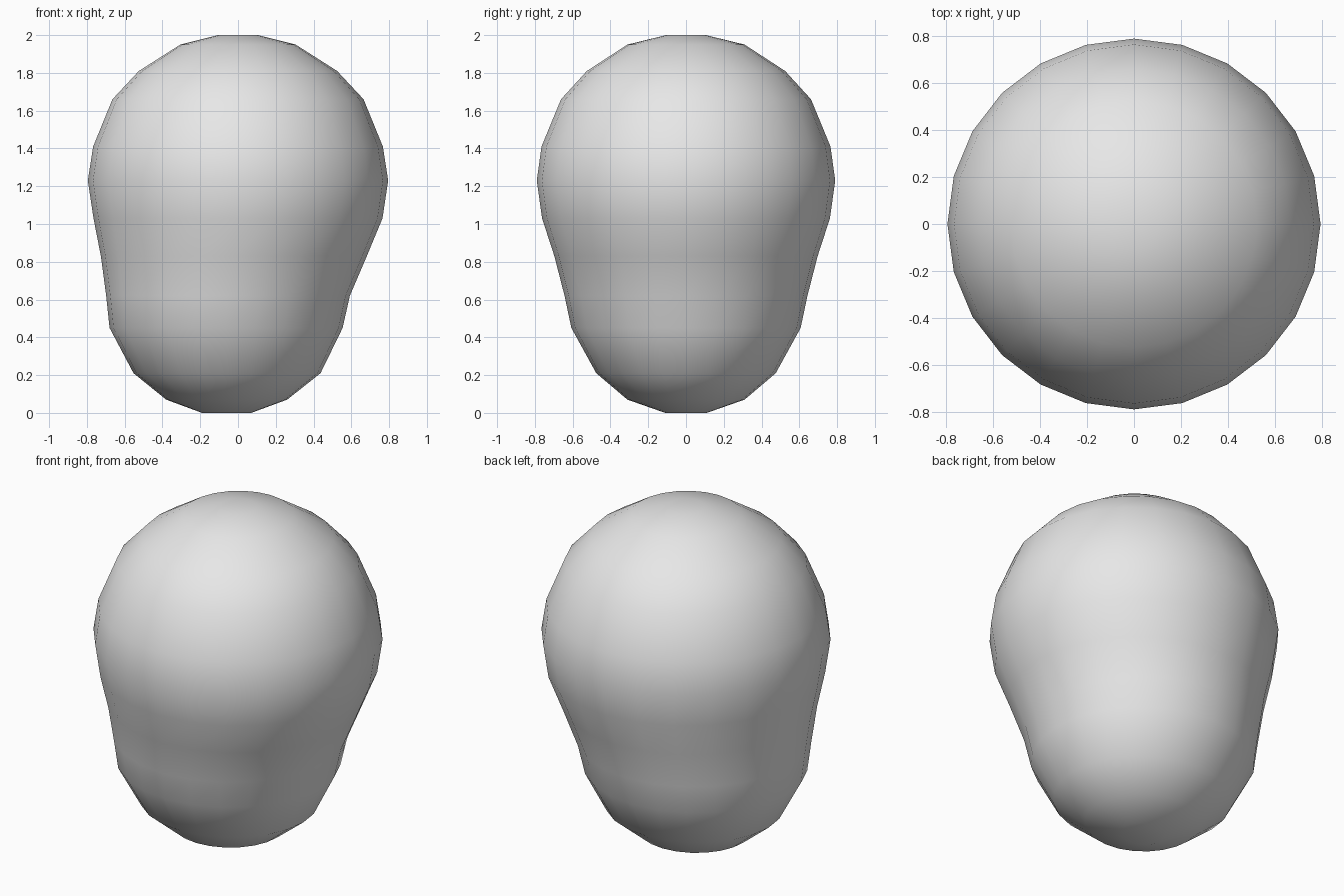
import bpy, bmesh, math

cube = bpy.data.objects.get("Cube")
if cube:
    bpy.data.objects.remove(cube, do_unlink=True)

SIDES = 24

# Single matte grey
grey = bpy.data.materials.new("light_grey")
grey.use_nodes = True
colour = (0.8, 0.8, 0.8, 1.0)
grey.diffuse_color = colour
grey.node_tree.nodes["Principled BSDF"].inputs["Base Color"].default_value = colour

# Cross-sections from bottom to top: height, centre x, half width, half depth
# A small ball, set slightly to one side, melts into a large ball above it
SECTIONS = [
    (0.00, -0.060, 0.130, 0.110),
    (0.07, -0.060, 0.320, 0.310),
    (0.21, -0.058, 0.495, 0.475),
    (0.45, -0.063, 0.617, 0.607),
    (0.62, -0.053, 0.645, 0.643),
    (0.83, -0.022, 0.704, 0.697),
    (1.03, 0.000, 0.765, 0.762),
    (1.23, 0.000, 0.795, 0.790),
    (1.41, 0.000, 0.767, 0.765),
    (1.66, 0.000, 0.665, 0.662),
    (1.81, 0.000, 0.525, 0.525),
    (1.95, 0.000, 0.305, 0.310),
    (2.00, 0.000, 0.105, 0.105),
]

# Loft the rings and close both ends
bm = bmesh.new()
rings = []
for z, cx, rx, ry in SECTIONS:
    angles = [2 * math.pi * i / SIDES for i in range(SIDES)]
    rings.append([bm.verts.new((cx + rx * math.cos(a), ry * math.sin(a), z)) for a in angles])
for low, high in zip(rings, rings[1:]):
    for i in range(SIDES):
        j = (i + 1) % SIDES
        bm.faces.new((low[i], low[j], high[j], high[i]))
bm.faces.new(rings[0][::-1])
bm.faces.new(rings[-1])
for face in bm.faces:
    face.smooth = True

mesh = bpy.data.meshes.new("rounded_body")
bm.to_mesh(mesh)
bm.free()
mesh.materials.append(grey)
body = bpy.data.objects.new("rounded_body", mesh)
bpy.context.collection.objects.link(body)
